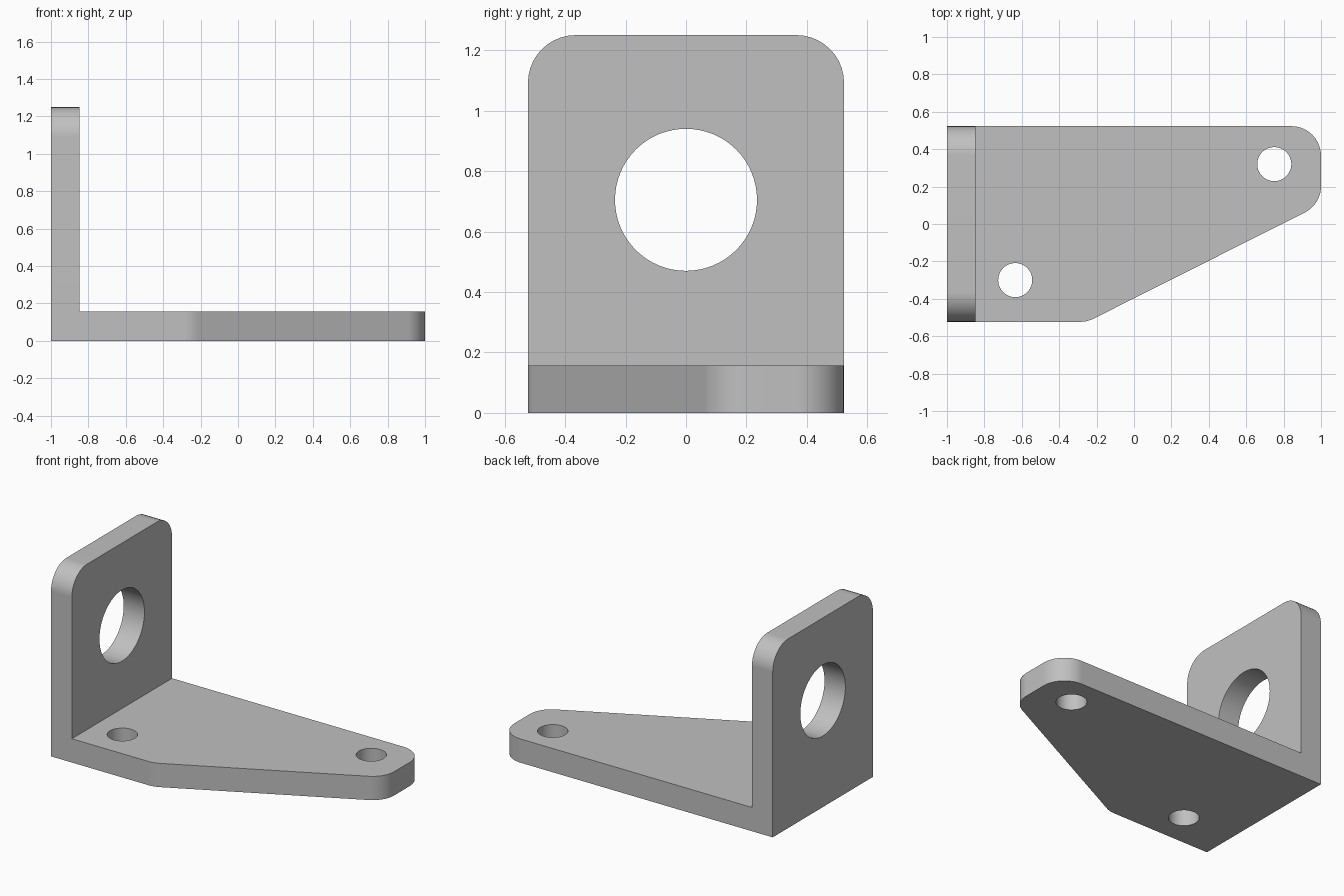
import bpy
import math
from mathutils import Vector, Matrix

if "Cube" in bpy.data.objects:
    bpy.data.objects.remove(bpy.data.objects["Cube"], do_unlink=True)

HALF_DEPTH = 0.523
THICK = 0.157
WALL_INNER = -0.848
HEIGHT = 1.25
FILLET = 0.158

grey = bpy.data.materials.new("plain grey")
grey.use_nodes = True
colour = (0.53, 0.53, 0.53, 1)
grey.diffuse_color = colour
grey.node_tree.nodes["Principled BSDF"].inputs["Base Color"].default_value = colour


def rounded(corners, steps=10):
    """Counter-clockwise outline from (x, y, radius) corners."""
    outline = []
    for i, (x, y, r) in enumerate(corners):
        p = Vector((x, y))
        if r == 0:
            outline.append(p)
            continue
        a = (Vector(corners[i - 1][:2]) - p).normalized()
        b = (Vector(corners[(i + 1) % len(corners)][:2]) - p).normalized()
        half = a.angle(b) / 2
        centre = p + (a + b).normalized() * r / math.sin(half)
        start = p + a * r / math.tan(half) - centre
        sweep = math.pi - 2 * half
        for k in range(steps + 1):
            outline.append(centre + Matrix.Rotation(sweep * k / steps, 2) @ start)
    return outline


def prism(name, outline, low, high, place):
    """Extrude an outline; place maps (u, v, w) to a point."""
    n = len(outline)
    verts = [place(u, v, w) for w in (low, high) for u, v in outline]
    faces = [list(range(n))[::-1], list(range(n, 2 * n))]
    faces += [(i, (i + 1) % n, n + (i + 1) % n, n + i) for i in range(n)]
    mesh = bpy.data.meshes.new(name)
    mesh.from_pydata(verts, [], faces)
    mesh.materials.append(grey)
    obj = bpy.data.objects.new(name, mesh)
    bpy.context.collection.objects.link(obj)
    return obj


def circle(u, v, r, n=64):
    return [(u + r * math.cos(math.tau * i / n), v + r * math.sin(math.tau * i / n))
            for i in range(n)]


def flat(u, v, w):
    return (u, v, w)


def upright(u, v, w):
    return (w, u, v)


# Base plate with a slanted front edge
bracket = prism("angle_bracket", rounded([
    (-1, -HALF_DEPTH, 0), (-0.25, -HALF_DEPTH, FILLET), (1, 0.105, FILLET),
    (1, HALF_DEPTH, FILLET), (-1, HALF_DEPTH, 0)]), 0, THICK, flat)

# Upright wall with rounded top corners
wall = prism("upright_wall", rounded([
    (-HALF_DEPTH, 0, 0), (HALF_DEPTH, 0, 0),
    (HALF_DEPTH, HEIGHT, FILLET), (-HALF_DEPTH, HEIGHT, FILLET)]),
    -1, WALL_INNER, upright)

# Hole cutters
cutters = [
    prism("wall_hole_cutter", circle(0, 0.705, 0.235), -1.2, -0.7, upright),
    prism("front_hole_cutter", circle(-0.635, -0.30, 0.091), -0.1, 0.3, flat),
    prism("back_hole_cutter", circle(0.75, 0.32, 0.091), -0.1, 0.3, flat)]

# Join the plates and cut the holes
bpy.ops.object.select_all(action='DESELECT')
bracket.select_set(True)
bpy.context.view_layer.objects.active = bracket
for tool in [wall] + cutters:
    mod = bracket.modifiers.new(tool.name, 'BOOLEAN')
    mod.operation = 'UNION' if tool is wall else 'DIFFERENCE'
    mod.solver = 'EXACT'
    mod.object = tool
    bpy.ops.object.modifier_apply(modifier=mod.name)
    bpy.data.objects.remove(tool, do_unlink=True)

# Smooth fillets and bores, keeping flat faces flat
bpy.ops.object.shade_smooth_by_angle(angle=math.radians(30))
weighted = bracket.modifiers.new("flat_faces", 'WEIGHTED_NORMAL')
weighted.keep_sharp = True
